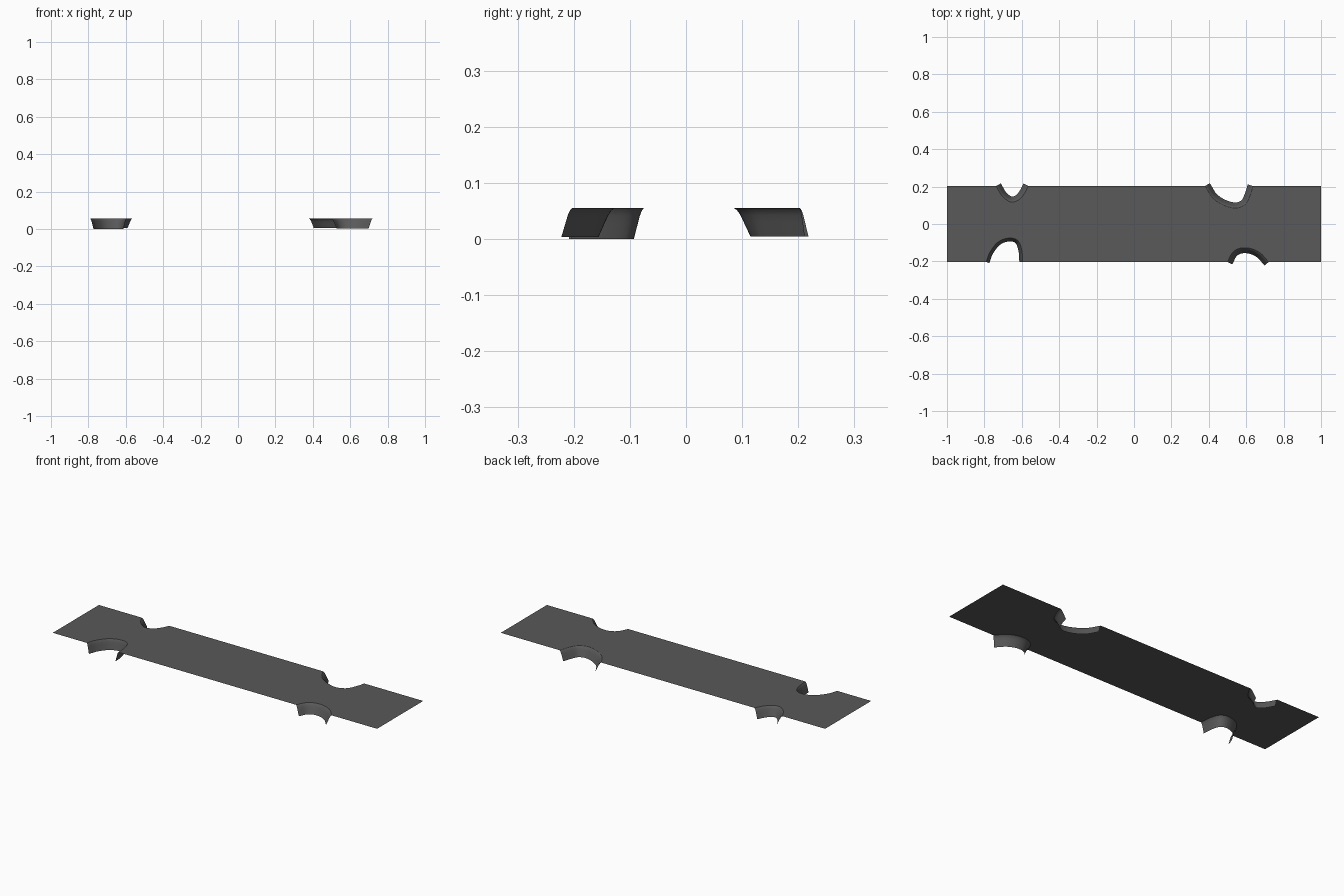
import bpy
import bmesh
from mathutils import Vector

if "Cube" in bpy.data.objects:
    bpy.data.objects.remove(bpy.data.objects["Cube"], do_unlink=True)

HALF_LENGTH, HALF_WIDTH, TOP = 1.0, 0.203, 0.055
STEPS = 5

grey = bpy.data.materials.new("dark grey")
grey.use_nodes = True
colour = (0.1, 0.1, 0.1, 1)
grey.diffuse_color = colour
grey.node_tree.nodes["Principled BSDF"].inputs["Base Color"].default_value = colour


def smooth_path(points):
    """Sample a Catmull-Rom curve through the points."""
    p = [Vector(q) for q in points]
    p = [2 * p[0] - p[1]] + p + [2 * p[-1] - p[-2]]
    out = []
    for a, b, c, d in zip(p, p[1:], p[2:], p[3:]):
        for s in range(STEPS):
            t = s / STEPS
            out.append(0.5 * (2 * b + (c - a) * t
                              + (2 * a - 5 * b + 4 * c - d) * t ** 2
                              + (3 * b - a - 3 * c + d) * t ** 3))
    return out + [p[-2]]


def finish(bm, name):
    mesh = bpy.data.meshes.new(name)
    bm.to_mesh(mesh)
    bm.free()
    mesh.materials.append(grey)
    obj = bpy.data.objects.new(name, mesh)
    bpy.context.collection.objects.link(obj)
    return obj


def make_lip(name, path, reach, bottom):
    """Sweep a rounded flange that hangs from the notch rim and leans inward."""
    # (share of reach, share of drop)
    profile = [(0, 0), (0.2, 0.08), (0.4, 0.25), (0.6, 0.5), (1, 1)]
    bm = bmesh.new()
    rows = []
    for out, drop in profile:
        row = []
        for i, p in enumerate(path):
            t = (path[min(i + 1, len(path) - 1)] - path[max(i - 1, 0)]).normalized()
            q = p + Vector((t.y, -t.x)) * out * reach
            row.append(bm.verts.new((q.x, q.y, TOP - drop * (TOP - bottom))))
        rows.append(row)
    for high, low in zip(rows, rows[1:]):
        for i in range(len(path) - 1):
            bm.faces.new((low[i], low[i + 1], high[i + 1], high[i])).smooth = True
    finish(bm, name)


# Notch rims, listed counter-clockwise around the sheet: path, lip reach, lip bottom
W = HALF_WIDTH
notches = {
    "front_right_lip": ([(-0.79, -W), (-0.77, -0.15), (-0.725, -0.095), (-0.665, -0.075),
                         (-0.62, -0.09), (-0.6, -0.14), (-0.595, -W)], 0.018, 0.0),
    "front_left_lip": ([(0.5, -W), (0.525, -0.155), (0.565, -0.13), (0.62, -0.13),
                        (0.675, -0.155), (0.72, -W)], 0.029, 0.003),
    "back_left_lip": ([(0.637, W), (0.62, 0.15), (0.595, 0.105), (0.545, 0.085),
                       (0.48, 0.1), (0.42, 0.14), (0.38, W)], 0.03, 0.004),
    "back_right_lip": ([(-0.565, W), (-0.585, 0.165), (-0.615, 0.13), (-0.66, 0.118),
                        (-0.705, 0.15), (-0.737, W)], 0.029, 0.004),
}

paths = []
for name, (points, reach, bottom) in notches.items():
    path = smooth_path(points)
    paths.append(path)
    make_lip(name, path, reach, bottom)

# Thin flat sheet with the four notches in its outline
L = HALF_LENGTH
outline = ([(-L, -W)] + paths[0] + paths[1] + [(L, -W), (L, W)]
           + paths[2] + paths[3] + [(-L, W)])
bm = bmesh.new()
sheet = bm.faces.new([bm.verts.new((p[0], p[1], TOP)) for p in outline])
bm.normal_update()
bmesh.ops.triangulate(bm, faces=[sheet])
finish(bm, "flat_sheet")
